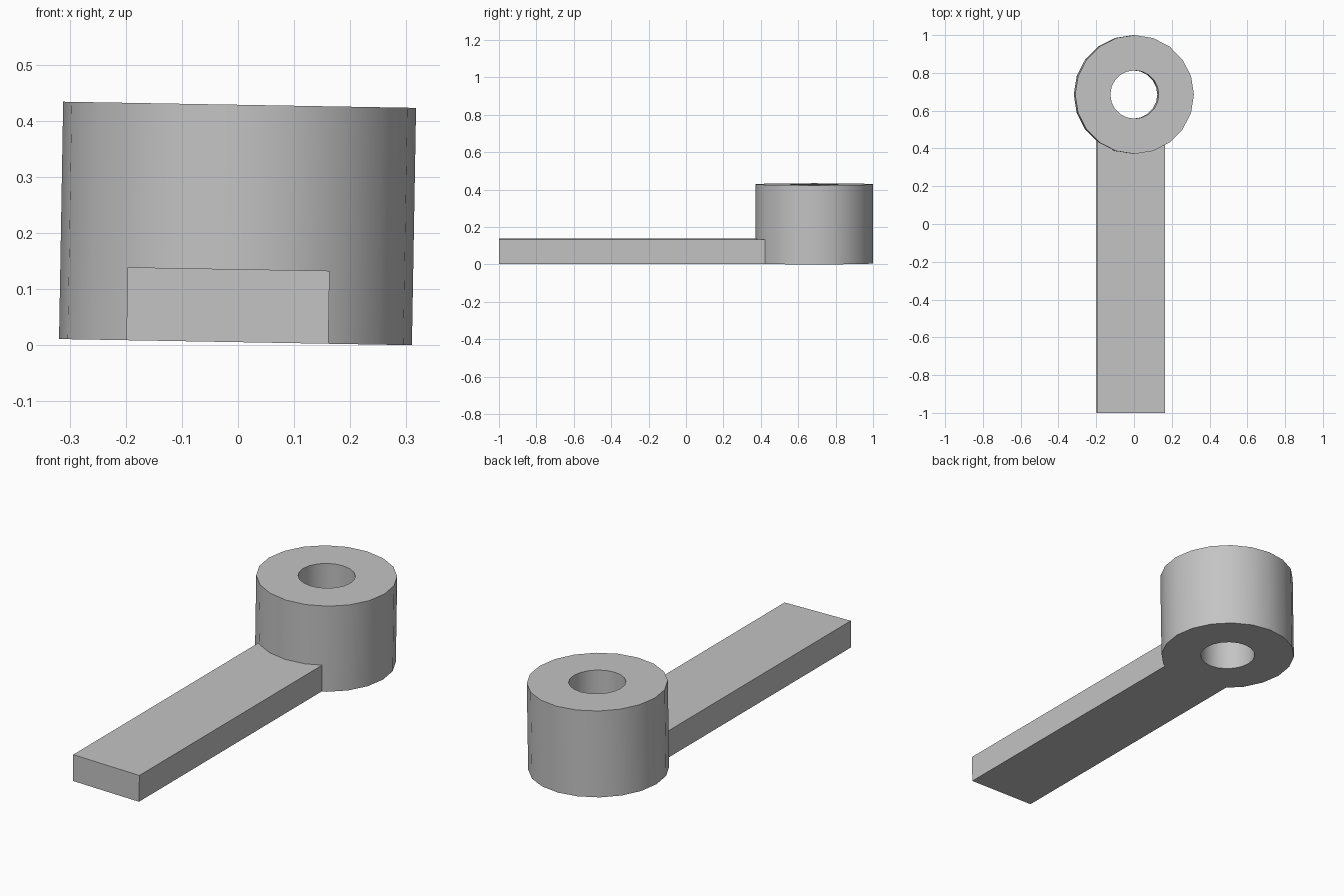
import bpy, bmesh
from math import cos, sin, pi, radians

cube = bpy.data.objects.get("Cube")
if cube:
    bpy.data.objects.remove(cube, do_unlink=True)

SIDES = 20
OUTER, INNER, RING_H = 0.3145, 0.128, 0.423
RING_Y = 1 - OUTER
ARM_LEFT, ARM_RIGHT, ARM_H = -0.1945, 0.1655, 0.13

grey = bpy.data.materials.new("plain grey")
grey.use_nodes = True
grey.diffuse_color = (0.55, 0.55, 0.55, 1)
grey.node_tree.nodes["Principled BSDF"].inputs["Base Color"].default_value = (0.55, 0.55, 0.55, 1)


def circle(radius):
    return [(radius * cos(2 * pi * i / SIDES), RING_Y + radius * sin(2 * pi * i / SIDES))
            for i in range(SIDES)]


def finish(name, bm):
    """Turn the bmesh into an object with the model's slight sideways tilt."""
    bmesh.ops.recalc_face_normals(bm, faces=bm.faces)
    mesh = bpy.data.meshes.new(name)
    bm.to_mesh(mesh)
    bm.free()
    mesh.materials.append(grey)
    obj = bpy.data.objects.new(name, mesh)
    bpy.context.collection.objects.link(obj)
    obj.rotation_euler.y = radians(1)
    obj.location = (-0.0045, 0, 0.0055)
    bpy.ops.object.select_all(action='DESELECT')
    obj.select_set(True)
    bpy.context.view_layer.objects.active = obj
    bpy.ops.object.shade_smooth_by_angle(angle=radians(30))
    return obj


# Ring: a thick tube bridged from four loops
bm = bmesh.new()
loops = [[bm.verts.new((x, y, z)) for x, y in circle(r)]
         for r, z in ((OUTER, 0), (OUTER, RING_H), (INNER, RING_H), (INNER, 0))]
for k in range(4):
    a, b = loops[k], loops[(k + 1) % 4]
    for i in range(SIDES):
        j = (i + 1) % SIDES
        bm.faces.new((a[i], a[j], b[j], b[i]))
finish("ring", bm)

# Arm: a flat bar whose end follows the faceted ring
front = sorted(p for p in circle(OUTER) if p[1] < RING_Y - 0.01)


def ring_edge(x):
    for (x0, y0), (x1, y1) in zip(front, front[1:]):
        if x0 <= x <= x1:
            return x, y0 + (y1 - y0) * (x - x0) / (x1 - x0)


outline = [(ARM_RIGHT, -1), ring_edge(ARM_RIGHT)]
outline += [p for p in reversed(front) if ARM_LEFT < p[0] < ARM_RIGHT]
outline += [ring_edge(ARM_LEFT), (ARM_LEFT, -1)]

bm = bmesh.new()
base = bm.faces.new([bm.verts.new((x, y, 0)) for x, y in outline])
top = bmesh.ops.extrude_face_region(bm, geom=[base], use_keep_orig=True)["geom"]
bmesh.ops.translate(bm, vec=(0, 0, ARM_H),
                    verts=[v for v in top if isinstance(v, bmesh.types.BMVert)])
finish("arm", bm)
